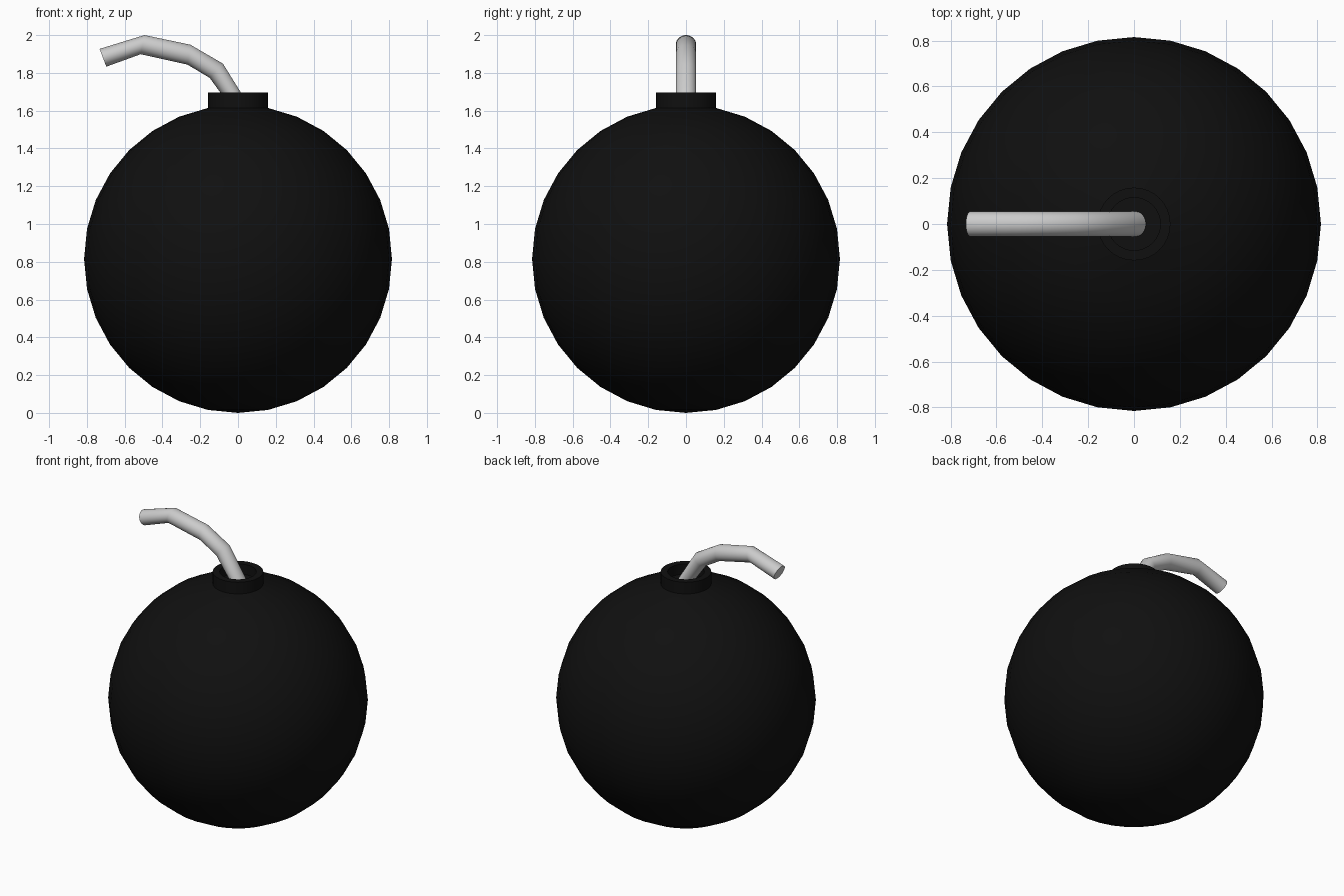
import bpy, bmesh
from math import sin, cos, pi, radians
from mathutils import Vector

if "Cube" in bpy.data.objects:
    bpy.data.objects.remove(bpy.data.objects["Cube"])

SEG = 32
R = 0.815


def skin(name, rings, cap_start, cap_end, angle):
    """Bridge consecutive rings of points with quads; cap the ends."""
    bm = bmesh.new()
    loops = [[bm.verts.new(p) for p in ring] for ring in rings]
    for a, b in zip(loops, loops[1:]):
        for i in range(len(a)):
            j = (i + 1) % len(a)
            bm.faces.new((a[i], a[j], b[j], b[i]))

    def cap(loop, apex):
        if apex is True:
            bm.faces.new(loop)
        else:
            tip = bm.verts.new(apex)
            for i in range(len(loop)):
                bm.faces.new((loop[i], loop[(i + 1) % len(loop)], tip))

    cap(loops[0], cap_start)
    cap(loops[-1], cap_end)
    bmesh.ops.recalc_face_normals(bm, faces=bm.faces)
    mesh = bpy.data.meshes.new(name)
    bm.to_mesh(mesh)
    bm.free()
    obj = bpy.data.objects.new(name, mesh)
    bpy.context.collection.objects.link(obj)
    bpy.ops.object.select_all(action='DESELECT')
    obj.select_set(True)
    bpy.context.view_layer.objects.active = obj
    bpy.ops.object.shade_smooth_by_angle(angle=radians(angle))
    return obj


def circle(r, z):
    return [(r * cos(2 * pi * i / SEG), r * sin(2 * pi * i / SEG), z)
            for i in range(SEG)]


# Round body: 16-ring sphere whose top ring rises into a hollow collar
profile = [(R * sin(pi * k / 16), R - R * cos(pi * k / 16)) for k in range(1, 16)]
profile += [(0.159, 1.695), (0.115, 1.695), (0.115, 1.625)]
body = skin("bomb_body", [circle(r, z) for r, z in profile],
            (0, 0, 0), (0, 0, 1.625), 30)
black = bpy.data.materials.new("black_iron")
black.diffuse_color = (0.005, 0.005, 0.005, 1)
black.use_nodes = True
black.node_tree.nodes["Principled BSDF"].inputs["Base Color"].default_value = black.diffuse_color
body.data.materials.append(black)

# Bent fuse: upper and lower edge of each bend, as (x, z)
bends = [((0.052, 1.637), (-0.035, 1.615)),
         ((-0.080, 1.849), (-0.150, 1.774)),
         ((-0.252, 1.949), (-0.268, 1.844)),
         ((-0.495, 2.000), (-0.515, 1.899)),
         ((-0.733, 1.927), (-0.697, 1.833))]
rings = []
for (ux, uz), (lx, lz) in bends:
    top, low = Vector((ux, 0, uz)), Vector((lx, 0, lz))
    mid, half = (top + low) / 2, (top - low) / 2
    rings.append([mid + half * cos(2 * pi * i / SEG)
                  + Vector((0, 0.054 * sin(2 * pi * i / SEG), 0))
                  for i in range(SEG)])
skin("fuse", rings, True, True, 40)
